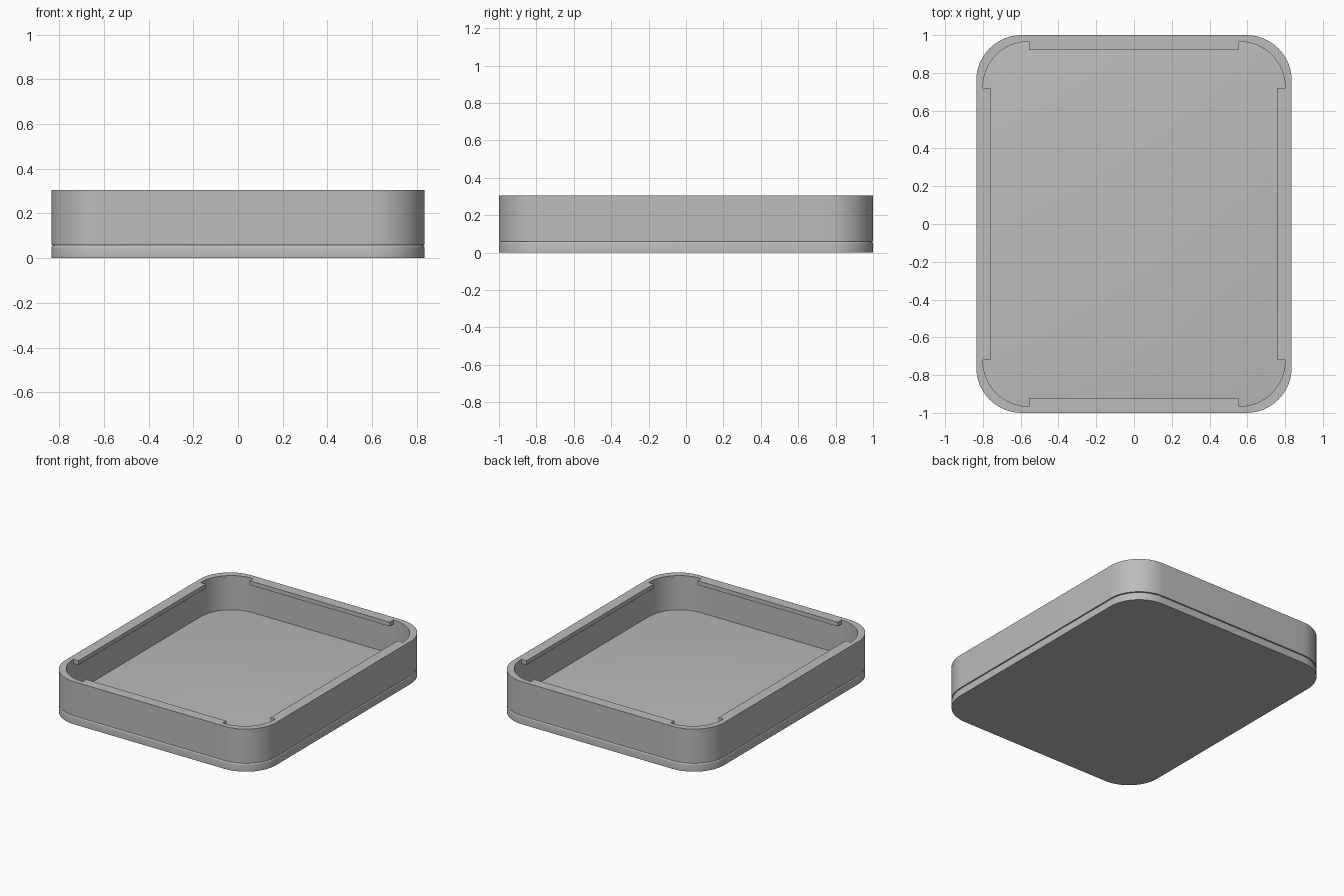
import bpy, bmesh, math

cube = bpy.data.objects.get("Cube")
if cube:
    bpy.data.objects.remove(cube, do_unlink=True)

HALF_X, HALF_Y, RADIUS = 0.835, 1.0, 0.24
FLOOR, TOP, WALL = 0.06, 0.305, 0.035
ARC_STEPS = 16

grey = bpy.data.materials.new("grey_plastic")
grey.use_nodes = True
colour = (0.5, 0.5, 0.5, 1)
grey.diffuse_color = colour
grey.node_tree.nodes["Principled BSDF"].inputs["Base Color"].default_value = colour


def finish(name, bm):
    bmesh.ops.recalc_face_normals(bm, faces=bm.faces)
    mesh = bpy.data.meshes.new(name)
    bm.to_mesh(mesh)
    bm.free()
    mesh.materials.append(grey)
    obj = bpy.data.objects.new(name, mesh)
    bpy.context.collection.objects.link(obj)
    bpy.ops.object.select_all(action='DESELECT')
    obj.select_set(True)
    bpy.context.view_layer.objects.active = obj
    bpy.ops.object.shade_smooth_by_angle(angle=math.radians(30))
    return obj


def ring(bm, inset, z, radius):
    """Rounded rectangle of vertices, inset from the outer outline."""
    cx, cy = HALF_X - inset - radius, HALF_Y - inset - radius
    verts = []
    for corner, (sx, sy) in enumerate([(1, 1), (-1, 1), (-1, -1), (1, -1)]):
        for i in range(ARC_STEPS + 1):
            a = math.pi / 2 * (corner + i / ARC_STEPS)
            verts.append(bm.verts.new((sx * cx + radius * math.cos(a),
                                       sy * cy + radius * math.sin(a), z)))
    return verts


def loft(bm, rings, closed=False):
    pairs = list(zip(rings, rings[1:]))
    if closed:
        pairs.append((rings[-1], rings[0]))
    for a, b in pairs:
        for i in range(len(a)):
            j = (i + 1) % len(a)
            bm.faces.new((a[i], a[j], b[j], b[i]))


# Base plate: rounded upper edge leaves a groove under the wall
bm = bmesh.new()
edge = 0.014
rings = [ring(bm, 0, 0, RADIUS)]
for i in range(5):
    a = math.pi / 2 * i / 4
    inset = edge * (1 - math.cos(a))
    rings.append(ring(bm, inset, FLOOR - edge + edge * math.sin(a), RADIUS - inset))
loft(bm, rings)
bm.faces.new(rings[0])
bm.faces.new(rings[-1])
finish("base_plate", bm)

# Surrounding wall
bm = bmesh.new()
loft(bm, [ring(bm, 0, FLOOR, RADIUS), ring(bm, 0, TOP, RADIUS),
          ring(bm, WALL, TOP, RADIUS), ring(bm, WALL, FLOOR, RADIUS)], closed=True)
finish("wall", bm)

# Snap ridges along the inside of the rim
DEPTH, HEIGHT = 0.04, 0.03


def ridge(name, centre, size):
    bm = bmesh.new()
    bmesh.ops.create_cube(bm, size=1)
    bmesh.ops.scale(bm, vec=size, verts=bm.verts)
    bmesh.ops.translate(bm, vec=centre, verts=bm.verts)
    finish(name, bm)


ridge_z = TOP - HEIGHT / 2
for side, s in (("left", 1), ("right", -1)):
    ridge(side + "_ridge", (s * (HALF_X - WALL - DEPTH / 2), 0, ridge_z), (DEPTH, 1.44, HEIGHT))
for side, s in (("back", 1), ("front", -1)):
    ridge(side + "_ridge", (0, s * (HALF_Y - WALL - DEPTH / 2), ridge_z), (1.11, DEPTH, HEIGHT))
